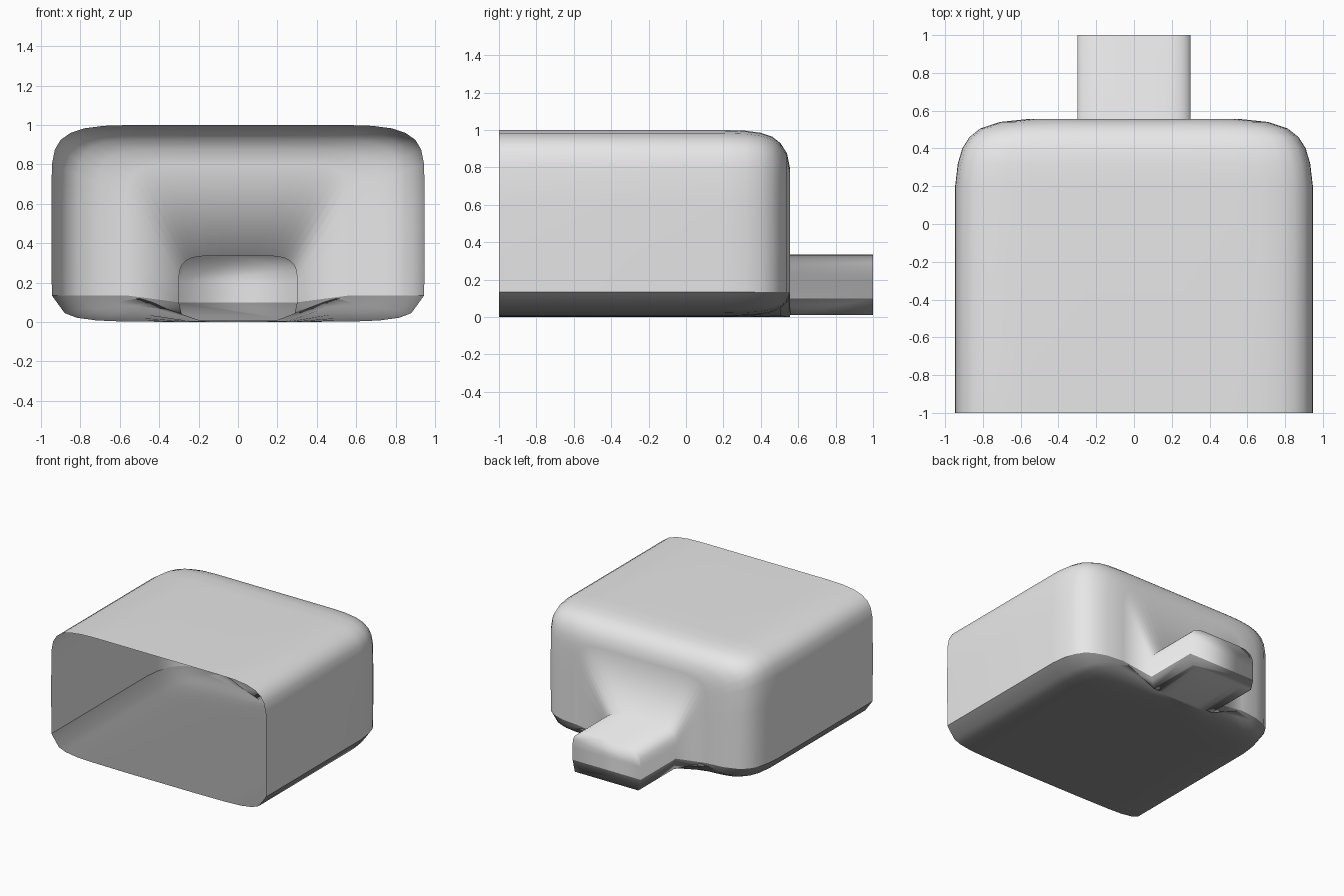
import bpy

if "Cube" in bpy.data.objects:
    bpy.data.objects.remove(bpy.data.objects["Cube"])

# Half outlines (x, z), from bottom centre up the right side to top centre
BODY = [(0, 0), (.3, 0), (.6, .003), (.72, .008), (.82, .022), (.88, .045), (.945, .135),
        (.947, .35), (.947, .6), (.945, .8), (.93, .875), (.90, .925), (.85, .96),
        (.78, .983), (.68, .996), (.55, 1), (.25, 1), (0, 1)]
NECK = [(0, .01), (.14, .01), (.2, .01), (.24, .01), (.27, .01), (.28, .01), (.3, .1),
        (.3, .16), (.3, .2), (.3, .23), (.295, .265), (.285, .29), (.265, .31),
        (.24, .323), (.21, .331), (.17, .335), (.08, .335), (0, .335)]
SPLIT = 6       # outline index of the colour line
LINE = .135     # height of the colour line on the body

# Body sections: y, width factor, top height, lift of the lower edge
SECTIONS = [(-1, 1, 1, 0), (.2, 1, 1, 0), (.32, .985, .996, .02), (.40, .96, .985, .07),
            (.46, .92, .965, .16), (.505, .86, .93, .32), (.54, .75, .875, .58),
            (.555, .6, .8, .85)]


def body_section(y, width, top, lift):
    pts = []
    for x, z in BODY:
        if z > LINE:
            z = LINE + (z - LINE) * (top - LINE) / (1 - LINE)
        else:
            # the floor stays level in the middle where it meets the neck
            w = min(1, max(0, (x * width - .22) / .25))
            z += (LINE - z) * lift * w
        pts.append((x * width, y, z))
    return pts


loops = [body_section(*s) for s in SECTIONS]
loops += [[(x, y, z) for x, z in NECK] for y in (.557, 1)]


def mirror(p):
    return (-p[0], p[1], p[2])


def upper(half):
    right = half[SPLIT:]
    return right + [mirror(p) for p in right[-2::-1]]


def lower(half):
    right = half[:SPLIT + 1]
    return [mirror(p) for p in right[:0:-1]] + right


def material(name, value):
    m = bpy.data.materials.new(name)
    m.diffuse_color = (value, value, value, 1)
    m.use_nodes = True
    m.node_tree.nodes["Principled BSDF"].inputs["Base Color"].default_value = m.diffuse_color
    return m


def shell(name, pick, mat):
    rows = [pick(l) for l in loops]
    n = len(rows[0])
    verts = [p for r in rows for p in r]
    faces = [(k * n + i, (k + 1) * n + i, (k + 1) * n + i + 1, k * n + i + 1)
             for k in range(len(rows) - 1) for i in range(n - 1)]
    # end cap of the neck
    faces.append(tuple(range(len(verts) - 1, len(verts) - n - 1, -1)))
    me = bpy.data.meshes.new(name)
    me.from_pydata(verts, [], faces)
    me.materials.append(mat)
    for p in me.polygons:
        p.use_smooth = True
    me.update()
    ob = bpy.data.objects.new(name, me)
    bpy.context.collection.objects.link(ob)
    return ob


# Light upper housing and dark lower tray, both open at the front
shell("upper_housing", upper, material("light grey", .8))
shell("lower_tray", lower, material("dark grey", .28))
